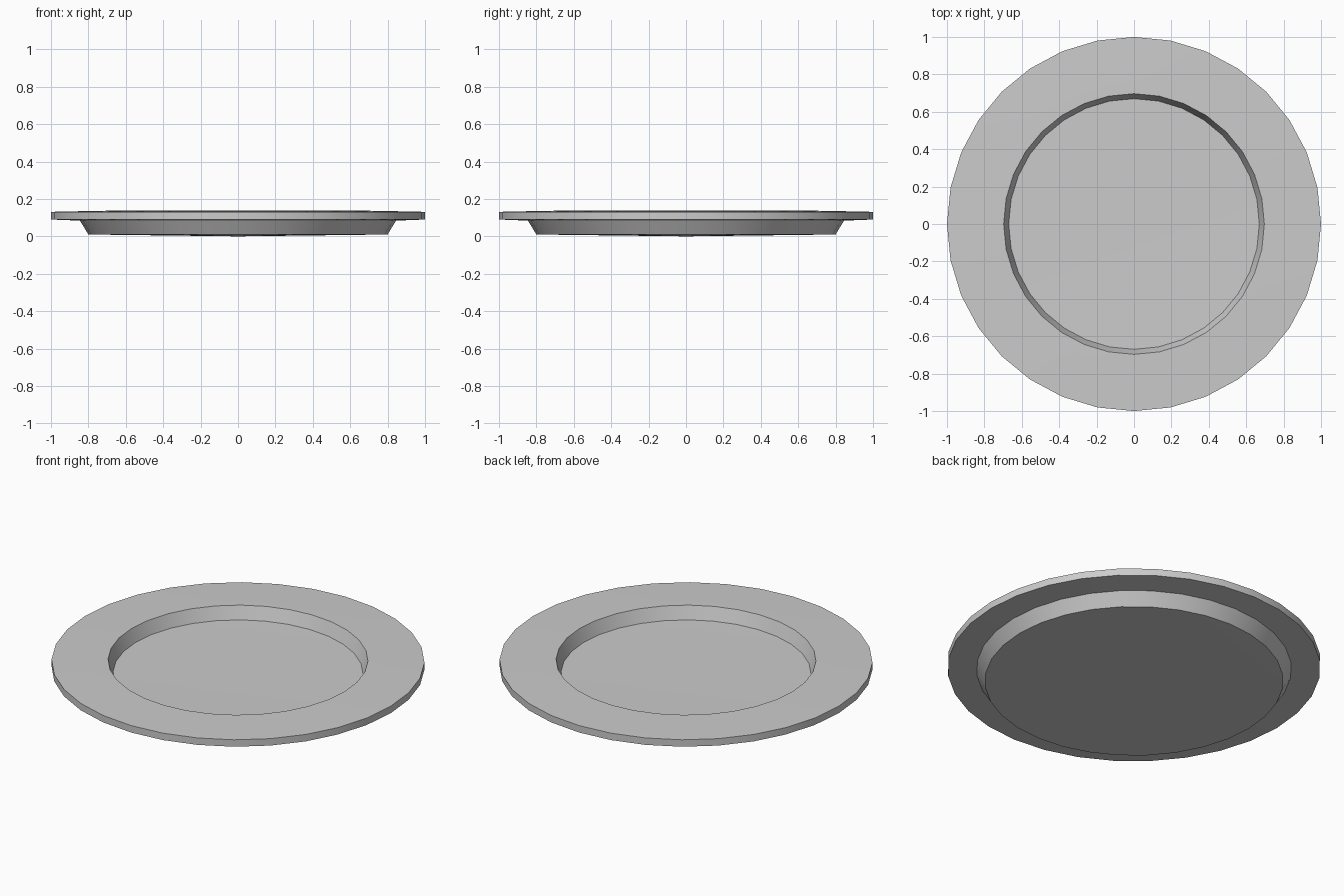
import bpy
import bmesh
from math import cos, sin, tau

if "Cube" in bpy.data.objects:
    bpy.data.objects.remove(bpy.data.objects["Cube"])

SIDES = 32

# Plate profile as (radius, height), from bottom centre round to floor centre
PROFILE = [
    (0.0, 0.0),       # underside centre, slightly bulged
    (0.80, 0.01),     # foot edge
    (0.845, 0.084),   # foot meets rim
    (1.0, 0.09),      # rim lower edge
    (1.0, 0.131),     # rim upper edge
    (0.77, 0.136),    # gently raised rim
    (0.697, 0.137),   # lip of the well
    (0.67, 0.062),    # bottom of well wall
    (0.0, 0.055),     # floor centre
]


def lathe(name, profile, sides):
    bm = bmesh.new()
    rings = []
    for r, z in profile:
        if r == 0:
            rings.append([bm.verts.new((0, 0, z))] * sides)
        else:
            rings.append([bm.verts.new((r * cos(tau * i / sides), r * sin(tau * i / sides), z))
                          for i in range(sides)])
    for a, b in zip(rings, rings[1:]):
        for i in range(sides):
            j = (i + 1) % sides
            corners = list(dict.fromkeys((a[i], a[j], b[j], b[i])))
            bm.faces.new(corners)
    bmesh.ops.recalc_face_normals(bm, faces=bm.faces)
    mesh = bpy.data.meshes.new(name)
    bm.to_mesh(mesh)
    bm.free()
    obj = bpy.data.objects.new(name, mesh)
    bpy.context.collection.objects.link(obj)
    return obj


# Plate, smooth around the rim with crisp profile edges
plate = lathe("plate", PROFILE, SIDES)
bpy.context.view_layer.objects.active = plate
plate.select_set(True)
bpy.ops.object.shade_smooth_by_angle(angle=0.52)
